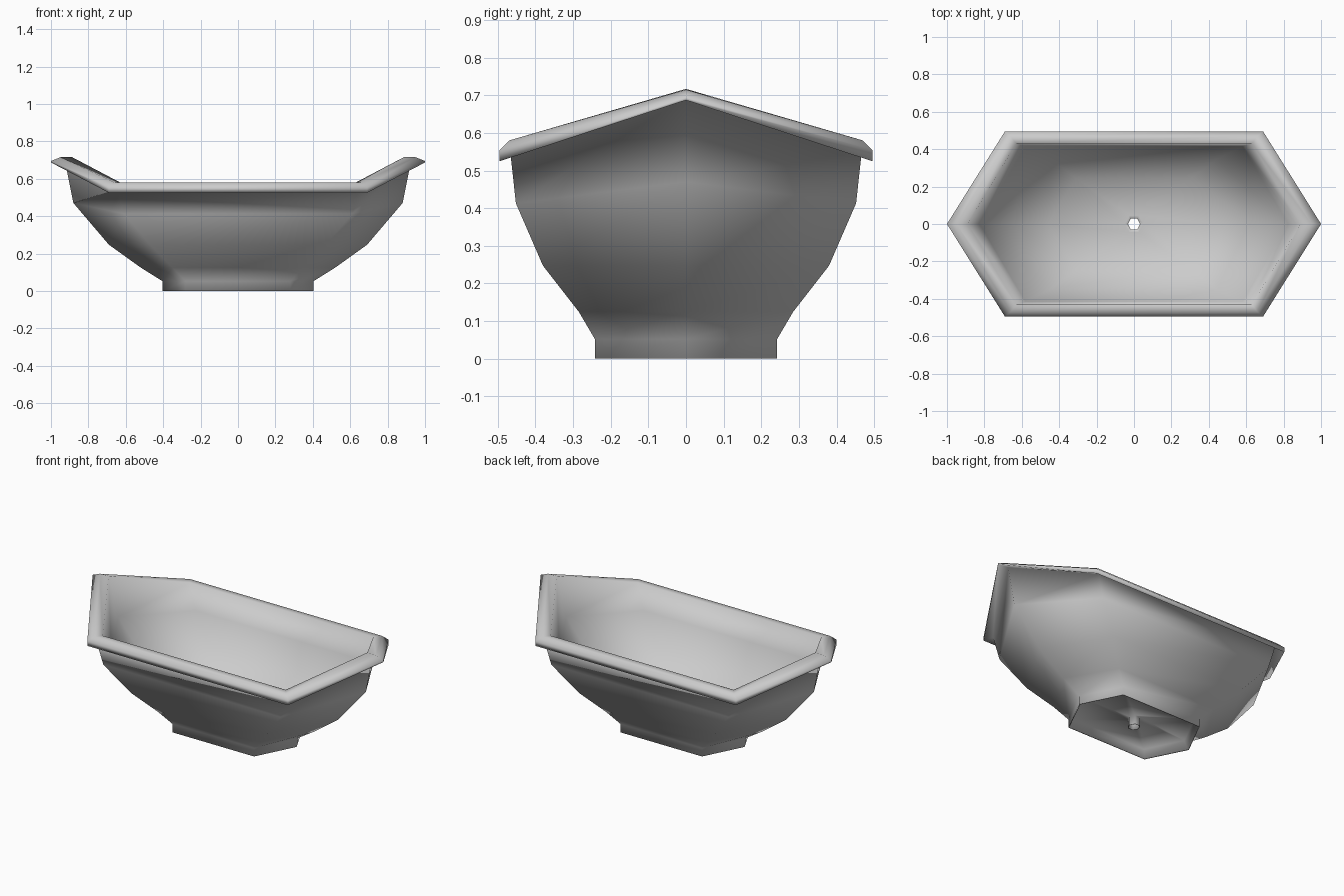
import bpy
import bmesh


def hex_ring(bm, tip_x, side_y, tip_z, side_z, corner_x):
    """Six-sided ring: two raised tips on the x axis, four corners."""
    c = corner_x
    pts = [(tip_x, 0, tip_z), (c, side_y, side_z), (-c, side_y, side_z),
           (-tip_x, 0, tip_z), (-c, -side_y, side_z), (c, -side_y, side_z)]
    return [bm.verts.new(p) for p in pts]


# Closed cross-section: tip x, side y, tip z, side z, corner x
profile = [
    # drain tube and hollow underside
    (0.033, 0.029, 0.12, 0.12, 0.0165),
    (0.033, 0.029, 0.0, 0.0, 0.0165),
    (0.036, 0.032, 0.0, 0.0, 0.018),
    (0.036, 0.032, 0.055, 0.055, 0.018),
    (0.37, 0.222, 0.05, 0.05, 0.26),
    # foot
    (0.395, 0.237, 0.0, 0.0, 0.277),
    (0.403, 0.242, 0.0, 0.0, 0.28),
    (0.403, 0.242, 0.052, 0.052, 0.28),
    # outer wall
    (0.52, 0.285, 0.125, 0.125, 0.35),
    (0.69, 0.38, 0.247, 0.247, 0.47),
    (0.88, 0.452, 0.47, 0.413, 0.61),
    (0.925, 0.467, 0.695, 0.55, 0.645),
    # overhanging rim
    (1.00, 0.495, 0.687, 0.525, 0.69),
    (1.00, 0.495, 0.695, 0.555, 0.69),
    (0.95, 0.47, 0.715, 0.58, 0.66),
    (0.89, 0.43, 0.717, 0.58, 0.63),
    # inner wall and floor
    (0.825, 0.415, 0.48, 0.425, 0.58),
    (0.645, 0.345, 0.265, 0.265, 0.44),
    (0.46, 0.245, 0.125, 0.125, 0.31),
    (0.05, 0.044, 0.12, 0.12, 0.025),
]

bm = bmesh.new()
rings = [hex_ring(bm, *p) for p in profile]
for a, b in zip(rings, rings[1:] + rings[:1]):
    for i in range(6):
        j = (i + 1) % 6
        bm.faces.new((a[i], a[j], b[j], b[i]))
bmesh.ops.recalc_face_normals(bm, faces=bm.faces)

# Soft shading everywhere, across the hexagon corners too
for f in bm.faces:
    f.smooth = True

mesh = bpy.data.meshes.new("planter_bowl")
bm.to_mesh(mesh)
bm.free()
bowl = bpy.data.objects.new("planter_bowl", mesh)
bpy.context.collection.objects.link(bowl)
